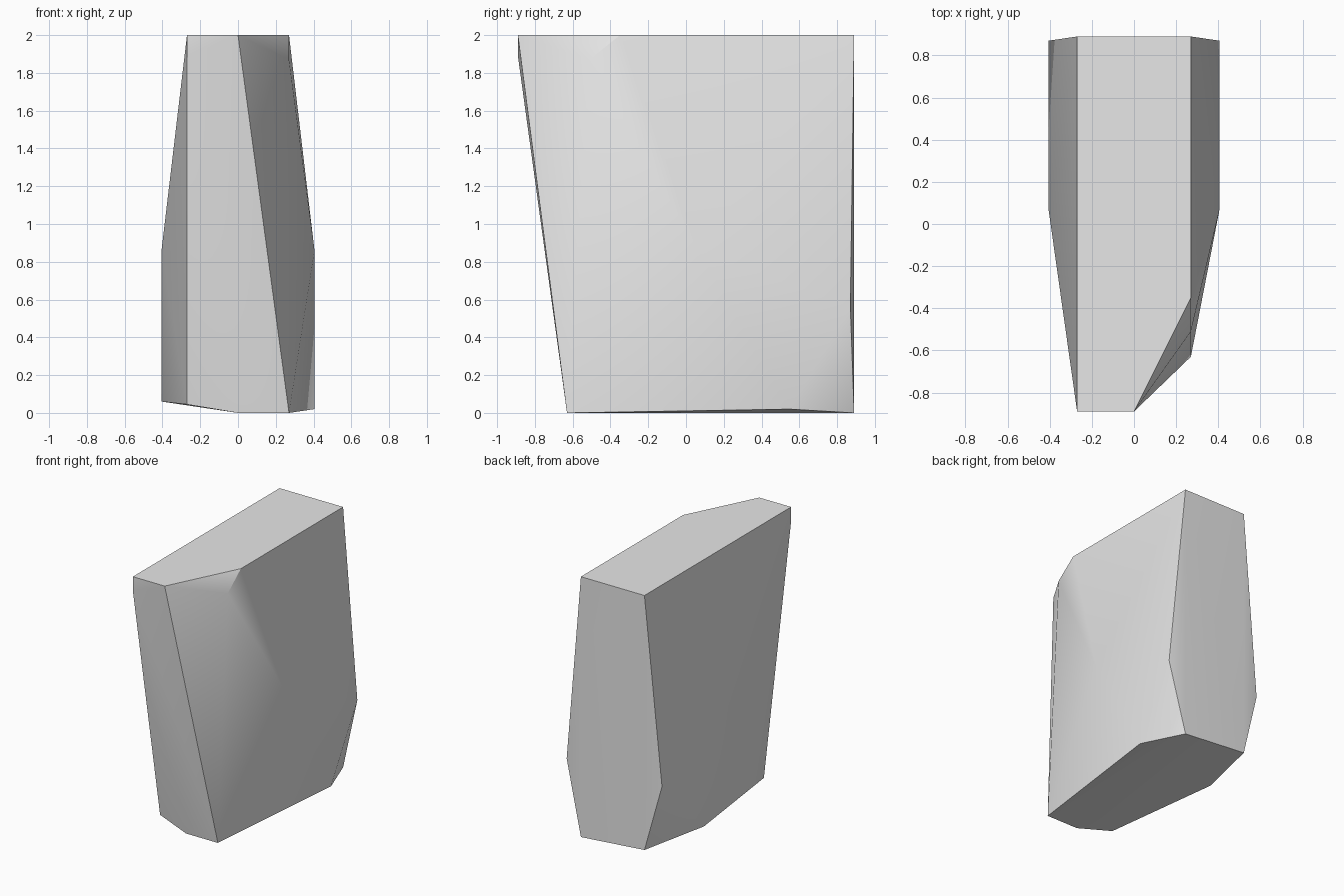
import bpy
import bmesh
from math import radians

# Remove the default cube if present
cube = bpy.data.objects.get("Cube")
if cube:
    bpy.data.objects.remove(cube, do_unlink=True)

# Plain grey stone
stone = bpy.data.materials.new("plain_grey")
stone.use_nodes = True
grey = (0.8, 0.8, 0.8, 1)
stone.diffuse_color = grey
stone.node_tree.nodes["Principled BSDF"].inputs["Base Color"].default_value = grey

HALF = 0.27    # half width of the top and bottom
WIDE = 0.405   # half width at the bulge
BACK = 0.89

# Corners shared by both sides: back edge and side bulge
corners = []
for side in (-1, 1):
    corners += [
        (side * HALF, BACK, 2),
        (side * WIDE, 0.87, 0.56),
        (side * WIDE, 0.065, 0.86),
    ]

# Left side: front corner cut away diagonally
corners += [
    (HALF, -0.35, 2),
    (HALF, -0.51, 1.87),
    (0, -BACK, 2),
    (HALF, -0.63, 0),
    (0, -0.63, 0),
    (HALF, BACK, 0),
    (WIDE, 0.55, 0.02),
]

# Right side: full front corner and slightly raised base
corners += [
    (-HALF, -BACK, 2),
    (-HALF, -BACK, 1.89),
    (-HALF, -0.56, 0.045),
    (-HALF, BACK, 0.045),
    (-WIDE, 0.36, 0.06),
]

# Wrap the corners into one solid block
bm = bmesh.new()
for corner in corners:
    bm.verts.new(corner)
bmesh.ops.convex_hull(bm, input=bm.verts[:])
bmesh.ops.dissolve_limit(bm, angle_limit=radians(0.5),
                         verts=bm.verts[:], edges=bm.edges[:])
bmesh.ops.recalc_face_normals(bm, faces=bm.faces[:])

mesh = bpy.data.meshes.new("stone_block")
bm.to_mesh(mesh)
bm.free()
mesh.materials.append(stone)
block = bpy.data.objects.new("stone_block", mesh)
bpy.context.collection.objects.link(block)

# Smooth the shallow facets, keep the strong edges sharp
bpy.ops.object.select_all(action="DESELECT")
block.select_set(True)
bpy.context.view_layer.objects.active = block
bpy.ops.object.shade_smooth_by_angle(angle=radians(30))
